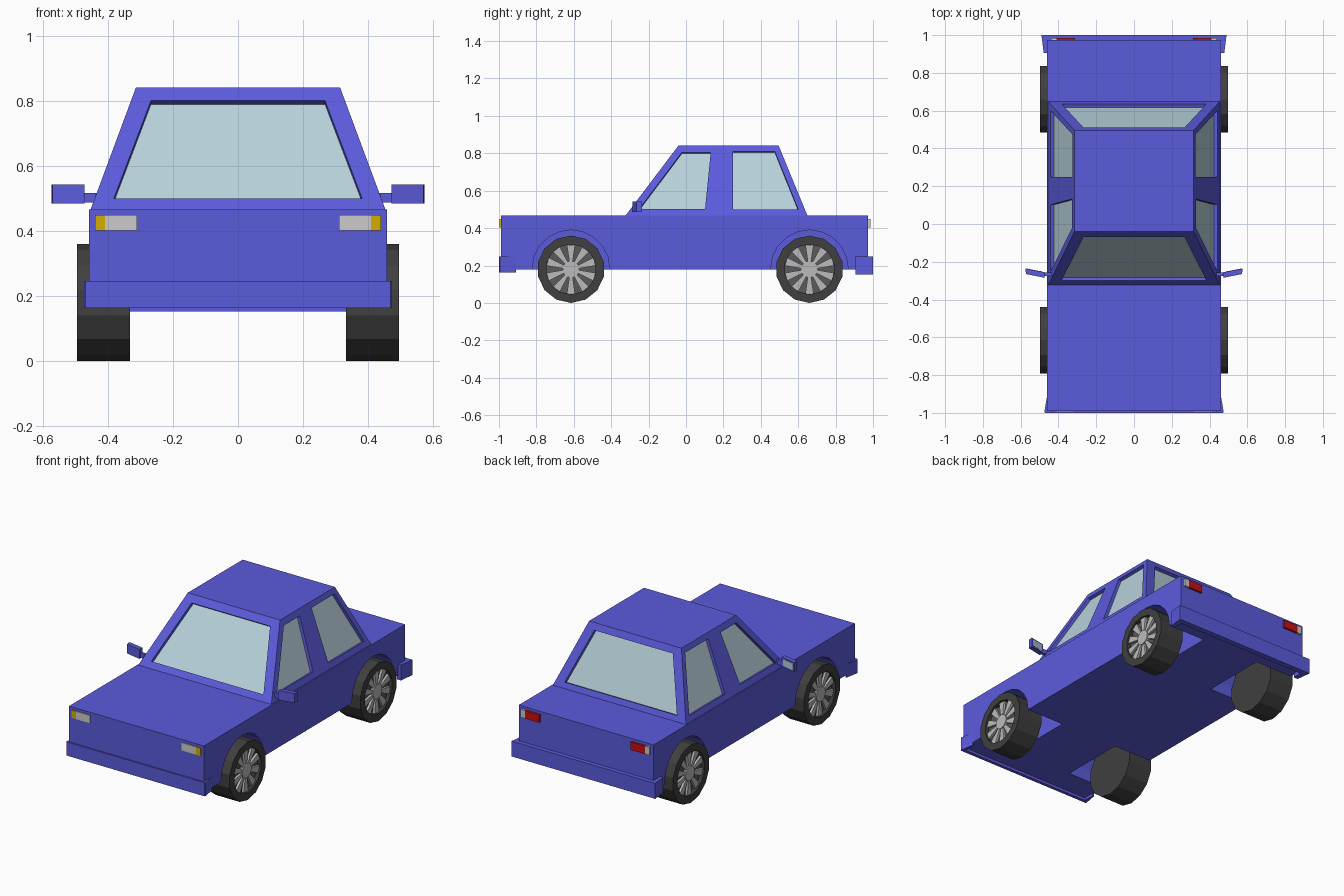
import bpy, bmesh
from math import sin, cos, pi
from mathutils import Vector

if "Cube" in bpy.data.objects:
    bpy.data.objects.remove(bpy.data.objects["Cube"])


def mat(name, r, g, b):
    m = bpy.data.materials.new(name)
    m.diffuse_color = (r, g, b, 1)
    m.use_nodes = True
    m.node_tree.nodes["Principled BSDF"].inputs["Base Color"].default_value = m.diffuse_color
    return m


BLUE = mat("blue_paint", .105, .105, .72)
GLASS = mat("window_glass", .48, .64, .71)
RUBBER = mat("rubber", .05, .05, .05)
DARK = mat("dark_metal", .1, .1, .1)
SILVER = mat("silver", .5, .5, .5)
LAMP = mat("lamp_white", .6, .6, .63)
AMBER = mat("amber", .65, .42, 0)
RED = mat("red", .6, .004, .004)


def finish(name, bm, *mats):
    bmesh.ops.remove_doubles(bm, verts=bm.verts, dist=1e-5)
    bmesh.ops.recalc_face_normals(bm, faces=bm.faces)
    me = bpy.data.meshes.new(name)
    bm.to_mesh(me)
    bm.free()
    for m in mats:
        me.materials.append(m)
    ob = bpy.data.objects.new(name, me)
    bpy.context.collection.objects.link(ob)
    return ob


def prism(name, polys, lo, hi, axis, m):
    """Extrude 2D outlines along an axis: 'x' takes (y, z), 'z' takes (x, y)."""
    bm = bmesh.new()
    for pts in polys:
        put = (lambda p, h: (h, *p)) if axis == 'x' else (lambda p, h: (*p, h))
        a = [bm.verts.new(put(p, lo)) for p in pts]
        b = [bm.verts.new(put(p, hi)) for p in pts]
        bm.faces.new(a)
        bm.faces.new(b)
        for i in range(len(pts)):
            j = (i + 1) % len(pts)
            bm.faces.new((a[i], a[j], b[j], b[i]))
    return finish(name, bm, m)


def box(name, x, y, z, m):
    return prism(name, [[(x[0], y[0]), (x[1], y[0]), (x[1], y[1]), (x[0], y[1])]],
                 z[0], z[1], 'z', m)


def lathe(name, profile, n, y, z, *mats):
    """Revolve (x, radius) points about the x axis; last material goes on the end cap."""
    bm = bmesh.new()
    rings = [[bm.verts.new((x, y + r * sin(2 * pi * i / n), z - r * cos(2 * pi * i / n)))
              for i in range(n)] for x, r in profile]
    bm.faces.new(rings[0])
    bm.faces.new(rings[-1]).material_index = len(mats) - 1
    for a, b in zip(rings, rings[1:]):
        for i in range(n):
            j = (i + 1) % n
            bm.faces.new((a[i], a[j], b[j], b[i]))
    return finish(name, bm, *mats)


# Lower body with wheel wells cut out
body = box("body", (-.46, .46), (-.99, .973), (.18, .467), BLUE)
WHEELS = [("front", -.615), ("rear", .66)]
SIDES = [("right", 1), ("left", -1)]
for end, y in WHEELS:
    for side, s in SIDES:
        cut = lathe(f"{end}_{side}_well_cutter", [(s * .2, .207), (s * .6, .207)], 20, y, .183, BLUE)
        cut.hide_render = True
        cut.hide_set(True)
        mod = body.modifiers.new("wheel_well", 'BOOLEAN')
        mod.operation = 'DIFFERENCE'
        mod.solver = 'EXACT'
        mod.object = cut

# Cabin: sloping panels, each with a recessed window
Z0, Z1, YM = .465, .842, .19


def lerp(a, b, z):
    return a + (b - a) * (z - Z0) / (Z1 - Z0)


def front(x, z): return Vector((x, lerp(-.325, -.04, z), z))
def back(x, z): return Vector((x, lerp(.65, .495, z), z))
def right(y, z): return Vector((lerp(.455, .315, z), y, z))
def left(y, z): return Vector((-lerp(.455, .315, z), y, z))


bm = bmesh.new()


def panel(plane, outer, inner, depth=.02):
    o = [plane(*p) for p in outer]
    w = [plane(*p) for p in inner]
    n = (o[1] - o[0]).cross(o[3] - o[0]).normalized()
    if n.dot(Vector((0, .16, .6)) - o[0]) < 0:
        n = -n
    g = [p + n * depth for p in w]
    o, w, g = [[bm.verts.new(p) for p in ring] for ring in (o, w, g)]
    for a, b in ((o, w), (w, g)):
        for i in range(4):
            j = (i + 1) % 4
            bm.faces.new((a[i], a[j], b[j], b[i]))
    bm.faces.new(g).material_index = 1


for plane in (front, back):
    panel(plane, [(-.455, Z0), (.455, Z0), (.315, Z1), (-.315, Z1)],
          [(-.383, .5), (.383, .5), (.268, .803), (-.268, .803)])
for plane in (right, left):
    panel(plane, [(-.325, Z0), (YM, Z0), (YM, Z1), (-.04, Z1)],
          [(-.25, .502), (.102, .502), (.132, .805), (-.022, .805)])
    panel(plane, [(YM, Z0), (.65, Z0), (.495, Z1), (YM, Z1)],
          [(.25, .5), (.6, .5), (.475, .81), (.25, .81)])
for z, ya, yb in ((Z0, -.325, .65), (Z1, -.04, .495)):
    bm.faces.new([bm.verts.new(p) for p in (right(ya, z), right(YM, z), right(yb, z),
                                            left(yb, z), left(YM, z), left(ya, z))])
finish("cabin", bm, BLUE, GLASS)

# Bumpers wrapping round the corners
prism("front_bumper", [[(-.46, -.91), (-.475, -.995), (-.47, -1), (.47, -1), (.475, -.995), (.46, -.91),
                        (.45, -.91), (.45, -.98), (-.45, -.98), (-.45, -.91)]], .163, .247, 'z', BLUE)
prism("rear_bumper", [[(-.478, .905), (-.49, 1), (.49, 1), (.478, .905),
                       (.45, .905), (.45, .965), (-.45, .965), (-.45, .905)]], .152, .247, 'z', BLUE)

for side, s in SIDES:
    # Lamps
    for end, y, inner, outer in (("front", (-.996, -.98), LAMP, AMBER), ("rear", (.96, .986), RED, LAMP)):
        box(f"{end}_{side}_lamp", (s * .312, s * .41), y, (.402, .45), inner)
        box(f"{end}_{side}_corner_lamp", (s * .41, s * .44), y, (.402, .45), outer)
    # Door mirrors
    box(f"{side}_mirror_stalk", (s * .42, s * .48), (-.275, -.258), (.488, .517), BLUE)
    prism(f"{side}_mirror", [[(s * .473, -.285), (s * .572, -.265), (s * .575, -.236), (s * .475, -.255)]],
          .485, .543, 'z', BLUE)
    prism(f"{side}_mirror_glass", [[(s * .484, -.257), (s * .566, -.241), (s * .566, -.236), (s * .484, -.252)]],
          .493, .535, 'z', GLASS)
    # Wheels: tyre with recessed dish, spokes and hub
    for end, y in WHEELS:
        lathe(f"{end}_{side}_tyre", [(s * .333, .18), (s * .497, .18), (s * .497, .134), (s * .472, .134)],
              14, y, .18, RUBBER, DARK)
        spokes = []
        for k in range(10):
            c, d = cos(pi * k / 5), sin(pi * k / 5)
            spokes.append([(y + r * d + w * c, .18 + r * c - w * d)
                           for r, w in ((.035, -.008), (.131, -.022), (.131, .022), (.035, .008))])
        prism(f"{end}_{side}_spokes", spokes, s * .465, s * .486, 'x', SILVER)
        lathe(f"{end}_{side}_hub", [(s * .465, .045), (s * .491, .045)], 14, y, .18, SILVER)
